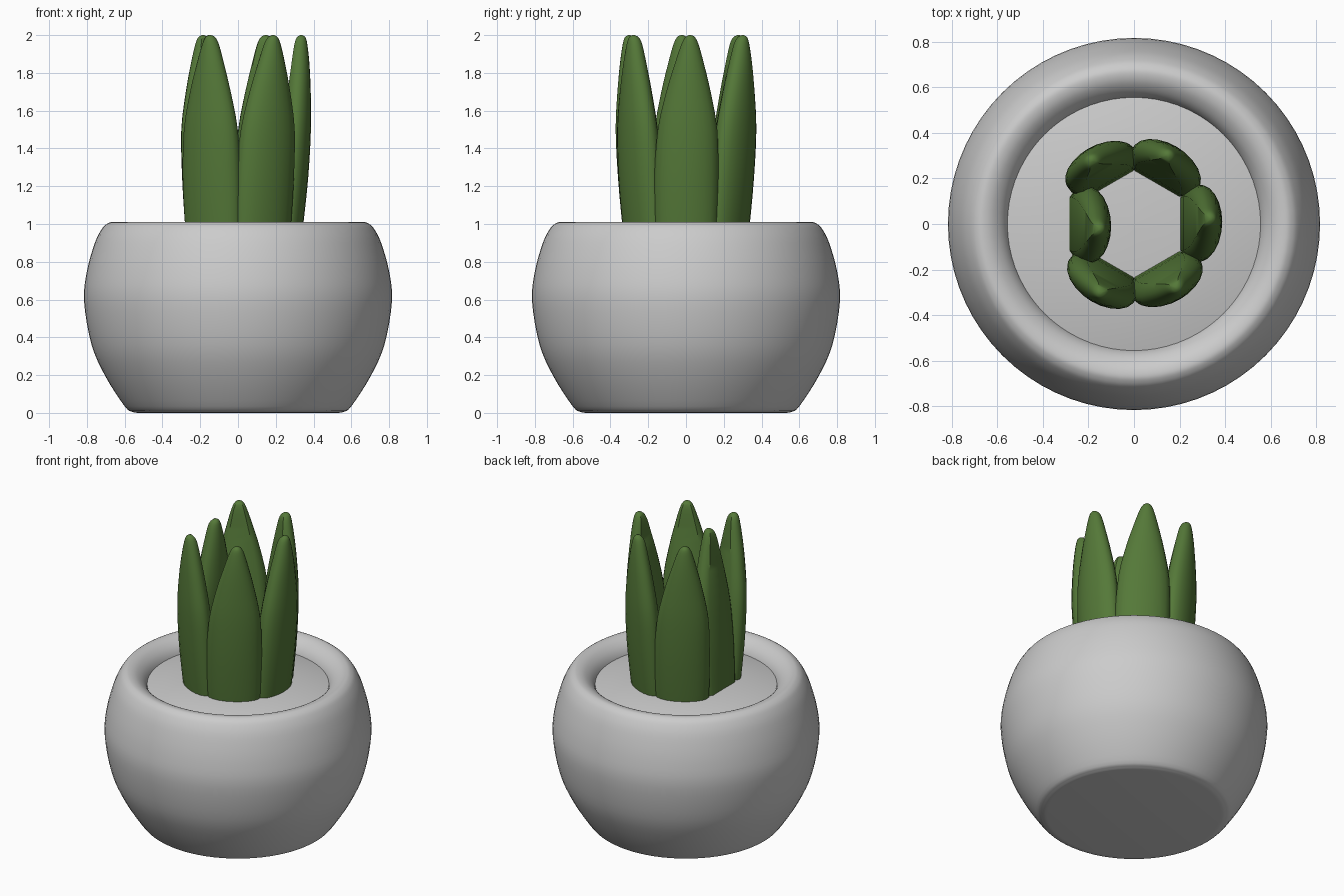
import bpy, bmesh, math

if "Cube" in bpy.data.objects:
    bpy.data.objects.remove(bpy.data.objects["Cube"])


def spline(pts, steps):
    # Catmull-Rom interpolation through tuples of any length
    out = []
    for i in range(len(pts) - 1):
        a, b, c, d = pts[max(i - 1, 0)], pts[i], pts[i + 1], pts[min(i + 2, len(pts) - 1)]
        for s in range(steps):
            t = s / steps
            out.append(tuple(0.5 * (2 * q + (r - p) * t + (2 * p - 5 * q + 4 * r - u) * t * t
                                    + (3 * q - p - 3 * r + u) * t ** 3)
                             for p, q, r, u in zip(a, b, c, d)))
    return out + [pts[-1]]


def loft(name, rings, angle):
    # skin a stack of closed rings and cap both ends
    bm = bmesh.new()
    rows = [[bm.verts.new(p) for p in ring] for ring in rings]
    n = len(rows[0])
    for lo, hi in zip(rows, rows[1:]):
        for i in range(n):
            j = (i + 1) % n
            bm.faces.new((lo[i], lo[j], hi[j], hi[i]))
    bm.faces.new(rows[0][::-1])
    bm.faces.new(rows[-1])
    bmesh.ops.recalc_face_normals(bm, faces=bm.faces)
    me = bpy.data.meshes.new(name)
    bm.to_mesh(me)
    bm.free()
    ob = bpy.data.objects.new(name, me)
    bpy.context.collection.objects.link(ob)
    bpy.ops.object.select_all(action='DESELECT')
    ob.select_set(True)
    bpy.context.view_layer.objects.active = ob
    bpy.ops.object.shade_smooth_by_angle(angle=math.radians(angle))
    return ob


def lathe(name, profile, n=72):
    return loft(name, [[(r * math.cos(2 * math.pi * i / n), r * math.sin(2 * math.pi * i / n), z)
                        for i in range(n)] for r, z in profile], 50)


# Rounded pot with a rolled rim
lathe("pot", spline([(0.53, 0.0), (0.56, 0.006), (0.60, 0.035), (0.70, 0.19), (0.775, 0.36),
                     (0.815, 0.59), (0.80, 0.75), (0.758, 0.90), (0.72, 0.975), (0.69, 1.003),
                     (0.66, 1.01), (0.62, 0.998), (0.58, 0.965), (0.555, 0.92), (0.545, 0.86)], 4))

# Gently domed soil
lathe("soil", [(0.555, 0.86), (0.555, 0.92), (0.45, 0.944), (0.3, 0.963), (0.15, 0.972), (0.01, 0.975)])

# Leaf stations: height, half width, sideways offset, inner face, outer face
green = bpy.data.materials.new("leaf_green")
green.diffuse_color = (0.09, 0.19, 0.04, 1)
green.use_nodes = True
green.node_tree.nodes["Principled BSDF"].inputs["Base Color"].default_value = green.diffuse_color
stations = spline([(0.88, 0.158, 0, 0.20, 0.33), (1.0, 0.166, 0, 0.205, 0.346),
                   (1.25, 0.170, 0.002, 0.217, 0.372), (1.5, 0.158, 0.008, 0.24, 0.386),
                   (1.7, 0.118, 0.013, 0.263, 0.385), (1.85, 0.077, 0.018, 0.283, 0.378),
                   (1.95, 0.046, 0.021, 0.298, 0.367), (1.988, 0.026, 0.022, 0.312, 0.357),
                   (2.0, 0.006, 0.022, 0.33, 0.34)], 3)


def leaf(name, turn=0, flip=1, shift=0):
    ca, sa = math.cos(math.radians(turn)), math.sin(math.radians(turn))
    rings = []
    for z, w, off, xi, xo in stations:
        t, ring = xo - xi, []
        for k in range(17):
            a = math.radians(-136 + 17 * k)
            x = xi + 0.42 * t + 0.58 * t * math.cos(a) + shift
            y = flip * (off + w * math.sin(a))
            ring.append((x * ca - y * sa, x * sa + y * ca, z))
        rings.append(ring)
    loft(name, rings, 40).data.materials.append(green)


# Five leaves around the ring, plus the left one that bends inward
for i, turn in enumerate((0, 60, 120, 240, 300)):
    leaf(f"leaf_{i + 1}", turn)
leaf("left_leaf", flip=-1, shift=-0.487)
